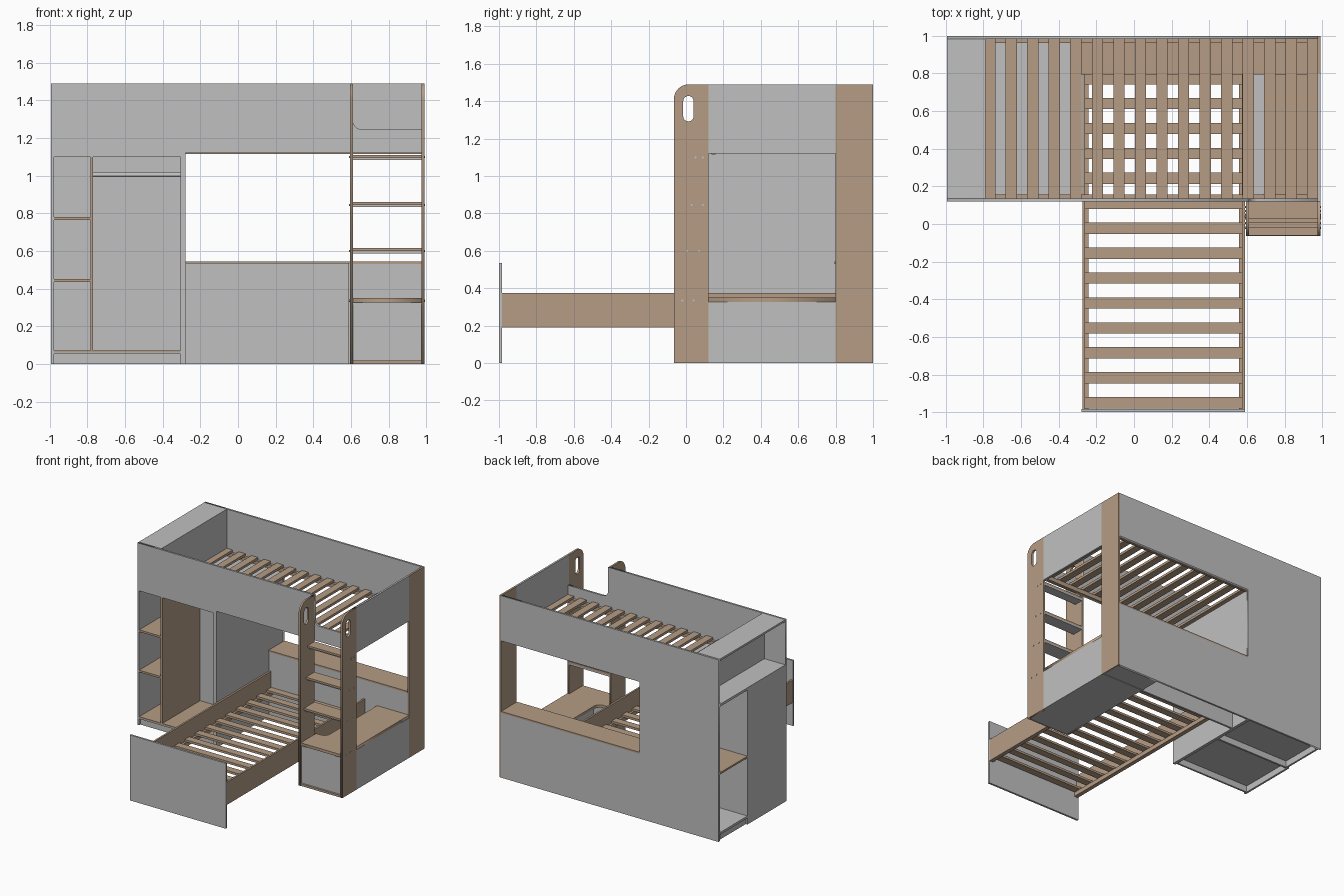
import bpy, bmesh, math
from mathutils import Matrix, Vector

if "Cube" in bpy.data.objects:
    bpy.data.objects.remove(bpy.data.objects["Cube"])


def material(name, rgb):
    m = bpy.data.materials.new(name)
    m.diffuse_color = (*rgb, 1)
    m.use_nodes = True
    m.node_tree.nodes["Principled BSDF"].inputs["Base Color"].default_value = m.diffuse_color
    return m


GREY = material("grey_board", (0.53, 0.53, 0.53))
WOOD = material("brown_wood", (0.46, 0.335, 0.235))


def add(name, mesh, mat):
    mesh.materials.append(mat)
    ob = bpy.data.objects.new(name, mesh)
    bpy.context.collection.objects.link(ob)
    return ob


def board(name, x, y, z, mat):
    """Flat board given by its (low, high) ranges."""
    bm = bmesh.new()
    bmesh.ops.create_cube(bm, size=1)
    for v in bm.verts:
        v.co = Vector([(r[0] + r[1]) / 2 + c * (r[1] - r[0]) for r, c in zip((x, y, z), v.co)])
    me = bpy.data.meshes.new(name)
    bm.to_mesh(me)
    bm.free()
    return add(name, me, mat)


def rod(name, a, b, r, mat, n=16):
    a, b = Vector(a), Vector(b)
    bm = bmesh.new()
    bmesh.ops.create_cone(bm, cap_ends=True, segments=n, radius1=r, radius2=r, depth=(b - a).length)
    bm.transform(Matrix.Translation((a + b) / 2) @ (b - a).to_track_quat('Z', 'Y').to_matrix().to_4x4())
    me = bpy.data.meshes.new(name)
    bm.to_mesh(me)
    bm.free()
    return add(name, me, mat)


AXES = {
    'YZ': Matrix(((0, 0, 1), (1, 0, 0), (0, 1, 0))),
    'XZ': Matrix(((1, 0, 0), (0, 0, -1), (0, 1, 0))),
    'XY': Matrix.Identity(3),
}


def cutout(name, loops, plane, span, mat):
    """Board with a drawn outline; further loops are holes."""
    cu = bpy.data.curves.new(name, 'CURVE')
    cu.dimensions, cu.fill_mode = '2D', 'BOTH'
    cu.extrude = (span[1] - span[0]) / 2
    for pts in loops:
        s = cu.splines.new('POLY')
        s.points.add(len(pts) - 1)
        for p, q in zip(s.points, pts):
            p.co = (*q, 0, 1)
        s.use_cyclic_u = True
    tmp = bpy.data.objects.new(name + "_curve", cu)
    me = bpy.data.meshes.new_from_object(tmp)
    bpy.data.objects.remove(tmp)
    mid = (span[0] + span[1]) / 2 * (-1 if plane == 'XZ' else 1)
    me.transform(AXES[plane].to_4x4() @ Matrix.Translation((0, 0, mid)))
    me.materials.clear()
    return add(name, me, mat)


def arc(cx, cy, r, a0, a1, n=10):
    return [(cx + r * math.cos(math.radians(a0 + (a1 - a0) * i / n)),
             cy + r * math.sin(math.radians(a0 + (a1 - a0) * i / n))) for i in range(n + 1)]


L, R, TOP = -0.995, 0.99, 1.49
F, B = 0.12, 1.0          # front and back of the main body
T = 0.016                 # board thickness

# Main shell: back with window, end column, upper end and front guards
cutout("back_panel", [[(L, 0), (R - T, 0), (R - T, 0.53), (-0.28, 0.53), (-0.28, 1.12),
                       (R - T, 1.12), (R - T, TOP), (L, TOP)]], 'XZ', (B - T, B), GREY)
board("end_column", (R - T, R), (0.8, B), (0, TOP), WOOD)
board("upper_end_guard", (R - T, R), (F, 0.8), (1.12, TOP), GREY)
cutout("front_guard", [[(L, 1.12), (R - T, 1.12), (R - T, 1.245)] +
                       arc(0.66, 1.295, 0.05, 270, 180) + [(0.61, TOP), (L, TOP)]],
       'XZ', (F, F + T), GREY)

# End cubby beside the upper bed
board("cubby_lid", (L, -0.79), (F + T, B - T), (TOP - T, TOP), GREY)
board("cubby_inner_wall", (-0.79 - T, -0.79), (F + T, B - T), (1.12, TOP - T), GREY)
board("wardrobe_top", (L, -0.28), (F, B - T), (1.1, 1.12), GREY)

# Upper bed slats and their bearers
for i, y in enumerate((F + T, B - T - 0.022)):
    board(f"upper_bearer_{i}", (-0.79, R - T), (y, y + 0.022), (1.115, 1.15), WOOD)
for i in range(16):
    x = -0.767 + 0.1145 * i
    board(f"upper_slat_{i}", (x - 0.03, x + 0.03), (F + T, B - T), (1.15, 1.17), WOOD)

# Wardrobe with open front and bookcase open at the end
MID = 0.61
board("wardrobe_end_wall", (L, L + T), (F, MID + T), (0, 1.1), GREY)
board("wardrobe_inner_wall", (-0.305, -0.28), (F, B - T), (0, 1.1), GREY)
board("wardrobe_back", (L + T, -0.305), (MID, MID + T), (0, 1.1), GREY)
board("wardrobe_divider", (-0.785, -0.77), (F, MID), (0.07, 1.1), WOOD)
board("plinth_front", (L + T, -0.305), (F + 0.015, F + 0.03), (0, 0.055), GREY)
board("plinth_end", (L + 0.015, L + 0.03), (MID + T, B - T), (0, 0.055), GREY)
for name, y, mat in (("wardrobe_floor", (F, MID), WOOD), ("bookcase_floor", (MID + T, B - T), GREY)):
    x0 = L + T if mat == WOOD else L
    board(name, (x0, -0.305), y, (0.06, 0.07), mat)
    board(name + "_underside", (x0, -0.305), y, (0.052, 0.06), GREY)
for i, z in enumerate((0.435, 0.765)):
    board(f"side_shelf_{i}", (L + T, -0.785), (F, MID), (z, z + T), WOOD)
board("bookcase_shelf", (L, -0.305), (MID + T, B - T), (0.545, 0.56), WOOD)
rod("clothes_rail", (-0.77, 0.36, 1.005), (-0.305, 0.36, 1.005), 0.012, GREY)

# Window ledge and headboard below it
board("window_ledge", (-0.28, R - T), (0.795, B), (0.53, 0.543), WOOD)
board("headboard", (-0.28, R - T), (0.8, 0.8 + T), (0, 0.53), GREY)

# Lower pull-out bed
board("lower_bed_front", (-0.28, 0.59), (-1, -1 + T), (0, 0.535), GREY)
for side, x, cx in (("left", (-0.275, -0.26), (-0.26, -0.242)), ("right", (0.575, 0.59), (0.557, 0.575))):
    board(f"lower_rail_{side}", x, (-1 + T, 0.8), (0.19, 0.375), WOOD)
    board(f"lower_bearer_{side}", cx, (-1 + T, 0.8), (0.19, 0.225), WOOD)
for i in range(14):
    y = -0.95 + 0.1325 * i
    board(f"lower_slat_{i}", (-0.26, 0.575), (y - 0.03, min(y + 0.03, 0.8)), (0.225, 0.243), WOOD)

# Ladder sides with rounded top and grip hole
outline = [(F, 0), (F, TOP)] + arc(0.015, TOP - 0.08, 0.08, 90, 180) + [(-0.065, 0)]
grip = arc(0.013, 1.40, 0.028, 0, 180) + arc(0.013, 1.32, 0.028, 180, 360)
for side, x in (("left", (0.595, 0.61)), ("right", (R - T, R))):
    cutout(f"ladder_side_{side}", [outline, grip], 'YZ', x, WOOD)

# Ladder treads: wood top on grey support
XI = (0.61, R - T)
for i, (z, y) in enumerate(((1.095, 0.03), (0.845, 0.008), (0.6, -0.018))):
    board(f"tread_{i}", XI, (y, F), (z, z + 0.016), WOOD)
    board(f"tread_support_{i}", XI, (y + 0.012, F), (z - 0.012, z), GREY)

# Seat box with a rounded cut-out next to the lower bed
cutout("seat_top", [[(0.61, -0.06), (R, -0.06 + 0.18), (R, 0.8), (0.7, 0.8)][:1] +
                    [(R - T, -0.06), (R - T, F), (R, F), (R, 0.8), (0.7, 0.8)] +
                    arc(0.65, 0.19, 0.05, 0, -90) + [(0.61, 0.14)]], 'XY', (0.327, 0.35), WOOD)
board("seat_front", XI, (-0.05, -0.05 + T), (0.018, 0.327), GREY)
board("seat_end", (R - T, R), (F, 0.8), (0, 0.327), GREY)
board("seat_inner_wall", (0.7, 0.7 + T), (0.19, 0.8), (0.018, 0.327), GREY)
board("seat_floor", (0.6, R - T), (-0.06, B - T), (0.004, 0.018), GREY)
board("seat_floor_edge", XI, (-0.064, -0.06), (0.0, 0.018), WOOD)

# Screw heads on the ladder sides and lower bed front
for i, (z, ys) in enumerate(((1.1, (0.05, 0.09)), (0.845, (0.03, 0.09)),
                             (0.6, (0.005, 0.07)), (0.335, (-0.02, 0.04)))):
    for j, y in enumerate(ys):
        rod(f"ladder_screw_{i}_{j}_right", (R - 0.002, y, z), (R + 0.004, y, z), 0.006, GREY, 10)
        rod(f"ladder_screw_{i}_{j}_left", (0.591, y, z), (0.597, y, z), 0.006, GREY, 10)
